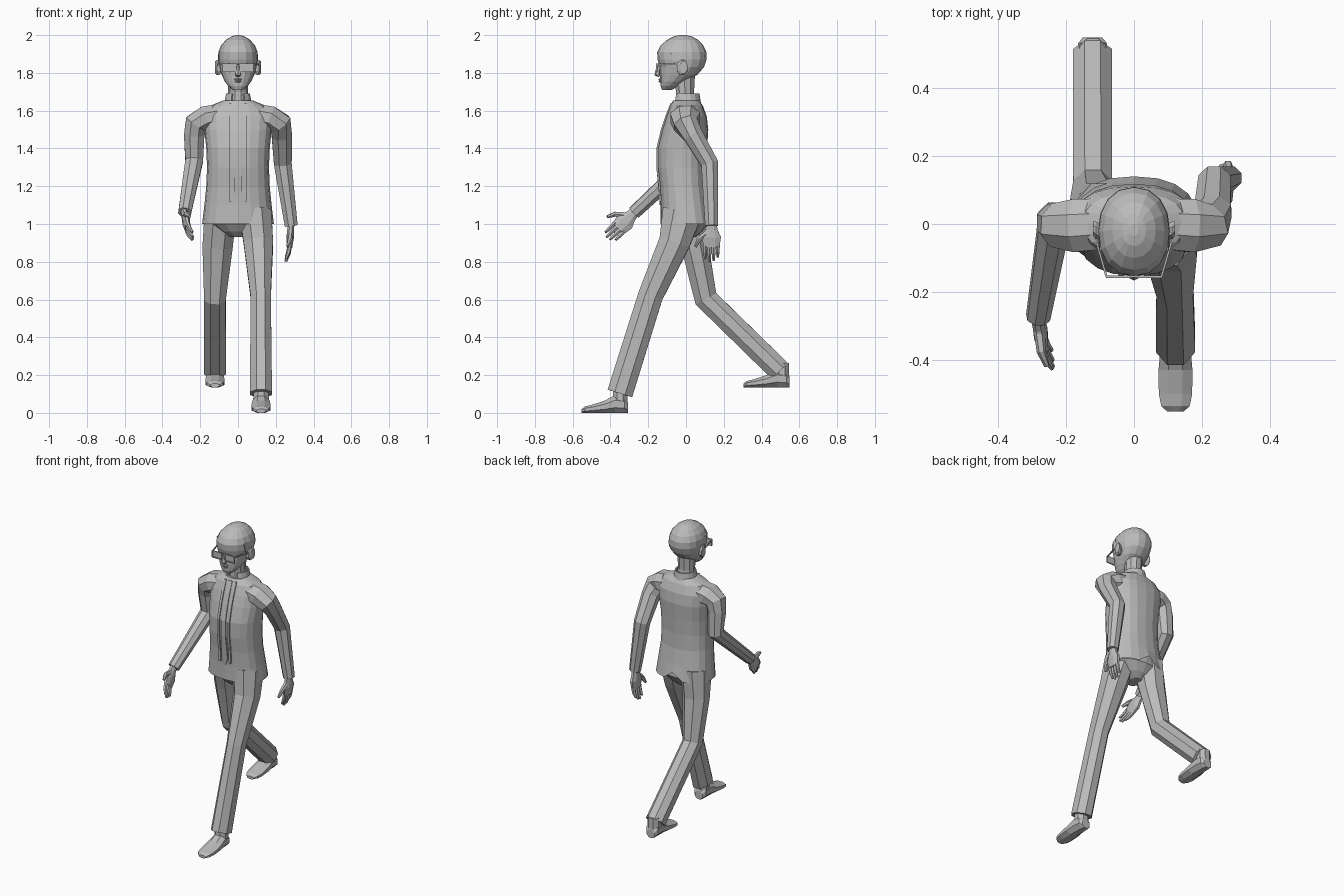
import bpy
import math
from mathutils import Vector as V

cube = bpy.data.objects.get("Cube")
if cube:
    bpy.data.objects.remove(cube, do_unlink=True)

grey = bpy.data.materials.new("plain_grey")
grey.use_nodes = True
grey.diffuse_color = (0.5, 0.5, 0.5, 1)
grey.node_tree.nodes["Principled BSDF"].inputs["Base Color"].default_value = (0.5, 0.5, 0.5, 1)


def make(name, verts, faces):
    mesh = bpy.data.meshes.new(name)
    mesh.from_pydata([tuple(v) for v in verts], [], faces)
    mesh.materials.append(grey)
    ob = bpy.data.objects.new(name, mesh)
    bpy.context.collection.objects.link(ob)
    return ob


def skin(name, rings, bottom=True, top=True):
    """Bridge equal rings of points, with optional end caps."""
    n = len(rings[0])
    verts = [p for r in rings for p in r]
    faces = [(i * n + j, i * n + (j + 1) % n, (i + 1) * n + (j + 1) % n, (i + 1) * n + j)
             for i in range(len(rings) - 1) for j in range(n)]
    if bottom:
        faces.append(tuple(reversed(range(n))))
    if top:
        faces.append(tuple(range(len(verts) - n, len(verts))))
    return make(name, verts, faces)


def level_ring(z, rx, front, back, n, power=1.0):
    """Horizontal rounded ring given its half width and front and back y."""
    mid, ry, pts = (front + back) / 2, (back - front) / 2, []
    for k in range(n):
        c, s = math.cos(math.tau * k / n), math.sin(math.tau * k / n)
        pts.append(V((rx * math.copysign(abs(c) ** power, c),
                      mid + ry * math.copysign(abs(s) ** power, s), z)))
    return pts


def limb(name, stops, across, n=8, normal=None):
    """Loft along stops of (point, half size across, half size through)."""
    pts = [V(s[0]) for s in stops]
    rings = []
    for i, (p, a, b) in enumerate(stops):
        t1 = (pts[i] - pts[i - 1]).normalized() if i else V()
        t2 = (pts[i + 1] - pts[i]).normalized() if i < len(pts) - 1 else V()
        t = V(normal) if normal else (t1 + t2).normalized()
        u = V(across)
        u = (u - t * u.dot(t)).normalized()
        w = t.cross(u)
        grow = 1 / math.cos(math.pi / n)
        angles = [math.tau * (k + 0.5) / n for k in range(n)]
        rings.append([pts[i] + u * a * grow * math.cos(q) + w * b * grow * math.sin(q) for q in angles])
    return skin(name, rings)


def box(name, centre, size):
    x, y, z = (s / 2 for s in size)
    ring = [(-x, -y), (x, -y), (x, y), (-x, y)]
    return skin(name, [[V(centre) + V((p, q, h)) for p, q in ring] for h in (-z, z)])


# Jacket body with a small back vent
TORSO = [(1.0, .19, -.135, .14), (1.1, .178, -.135, .125), (1.2, .168, -.14, .11),
         (1.3, .164, -.152, .108), (1.4, .168, -.152, .112), (1.5, .178, -.128, .118),
         (1.57, .182, -.105, .11), (1.625, .15, -.085, .09), (1.655, .075, -.068, .07)]
body = [level_ring(*row, 20, .85) for row in TORSO]
body[0][5].z += .05
skin("jacket_body", body, bottom=False)


def front_y(z):
    for a, b in zip(TORSO, TORSO[1:]):
        if a[0] <= z <= b[0]:
            return a[2] + (b[2] - a[2]) * (z - a[0]) / (b[0] - a[0])
    return TORSO[-1][2]


# Front plackets and tie, thin strips following the chest
def strip(name, rows):
    rings = []
    for z, x1, x2 in rows:
        y = front_y(z)
        rings.append([V((x1, y - .005, z)), V((x2, y - .005, z)), V((x2, y + .004, z)), V((x1, y + .004, z))])
    skin(name, rings)


levels = [1.12, 1.2, 1.3, 1.4, 1.5, 1.57, 1.64]
for side, label in ((1, "left"), (-1, "right")):
    strip(label + "_placket", [(z, *sorted((side * .03, side * .045))) for z in levels])
strip("tie", [(1.1, -.003, .003), (1.15, -.022, .022)] + [(z, -.03 + .01 * z, .03 - .01 * z) for z in levels[2:]])

# Collar, open at the front
arc = [math.radians(-60 + 300 * k / 12) for k in range(13)]
low = [V((.075 * math.cos(a), .005 + .075 * math.sin(a), 1.635)) for a in arc]
high = [V((.064 * math.cos(a), .005 + .066 * math.sin(a), 1.69)) for a in arc]
collar = make("collar", low + high, [(k, k + 1, k + 14, k + 13) for k in range(12)])
collar.modifiers.new("thickness", "SOLIDIFY").thickness = .008

# Neck and head
skin("neck", [level_ring(z, r, f, b, 10) for z, r, f, b in
              ((1.62, .058, -.06, .055), (1.7, .053, -.055, .045), (1.78, .055, -.07, .05))])
HEAD = [(1.71, .028, -.127, -.075), (1.73, .052, -.134, -.04), (1.755, .07, -.136, .0),
        (1.79, .087, -.138, .06), (1.83, .1, -.138, .095), (1.87, .106, -.15, .109),
        (1.91, .104, -.153, .108), (1.945, .09, -.135, .092), (1.975, .064, -.1, .065),
        (1.993, .035, -.065, .03), (2.0, .012, -.035, .0)]
skin("head", [level_ring(*row, 16, .92) for row in HEAD])

# Nose and lips
limb("nose", [((0, -.136, 1.85), .007, .006), ((0, -.15, 1.81), .011, .011),
              ((0, -.151, 1.793), .015, .014), ((0, -.14, 1.783), .01, .006)], (1, 0, 0), 6)
for z, w in ((1.765, .026), (1.755, .021)):
    limb("lip", [((-w, -.127, z), .003, .003), ((0, -.138, z), .006, .007), ((w, -.127, z), .003, .003)], (0, 0, 1), 6)

# Glasses and ears
box("glasses_bridge", (0, -.155, 1.84), (.03, .006, .008))
for side in (1, -1):
    x = side * .046
    box("lens", (x, -.153, 1.828), (.062, .003, .036))
    for z in (1.848, 1.808):
        box("rim_bar", (x, -.155, z), (.072, .008, .006))
    for dx in (-.034, .034):
        box("rim_post", (x + dx, -.155, 1.828), (.006, .008, .042))
    limb("temple_arm", [((side * .081, -.155, 1.845), .004, .003), ((side * .108, -.06, 1.845), .004, .003),
                        ((side * .112, -.005, 1.84), .004, .003)], (0, 0, 1), 4)
    limb("ear", [((side * .092, -.025, 1.825), .022, .034), ((side * .112, -.02, 1.828), .027, .04),
                 ((side * .121, -.012, 1.83), .02, .032)], (0, 1, 0), 8, (side, 0, 0))
    limb("sideburn", [((side * .1, -.055, 1.855), .01, .004), ((side * .098, -.066, 1.91), .014, .004)], (0, 1, 0), 4)


# Hands: palm, four fingers and thumb
def hand(label, wrist, aim, thumb_way, inward):
    w, d, inn = V(wrist), V(aim).normalized(), V(inward)
    t = V(thumb_way)
    t = (t - d * t.dot(d)).normalized()
    limb(label + "_palm", [(w - d * .03, .025, .018), (w + d * .02, .032, .018), (w + d * .06, .05, .02),
                           (w + d * .115, .042, .014)], t)
    for k, length in enumerate((.07, .085, .08, .06)):
        base = w + d * .105 + t * (.033 - .022 * k)
        mid = base + d * length * .5 + inn * .004
        limb(label + "_finger", [(base, .011, .011), (mid, .01, .01), (mid + d * length * .5 + inn * .012, .006, .006)], t, 6)
    limb(label + "_thumb", [(w + d * .035 + t * .02, .016, .014), (w + d * .07 + t * .065, .013, .012),
                            (w + d * .11 + t * .085 + inn * .01, .007, .007)], d, 6)


# Sleeves with shoulder caps
def arm(label, side, elbow, wrist):
    limb(label + "_sleeve", [((side * .1, 0, 1.575), .075, .06), ((side * .17, -.005, 1.56), .078, .065),
                             ((side * .222, -.003, 1.53), .064, .062),
                             (((side * .232), elbow[1] * .3, 1.47), .052, .054),
                             (elbow, .046, .047), (wrist, .034, .034)], (0, 1, 0))


arm("left", 1, (.237, .125, 1.32), (.282, .135, .99))
arm("right", -1, (-.232, .02, 1.335), (-.282, -.275, 1.06))
hand("left", (.28, .135, .99), (-.06, 0, -1), (0, -1, 0), (-1, 0, 0))
hand("right", (-.283, -.28, 1.055), (.15, -.7, -.7), (0, -.7, .7), (1, 0, 0))

# Trousers
skin("pelvis", [level_ring(z, r, f, b, 16, .9) for z, r, f, b in
                ((.93, .04, -.05, .05), (.96, .1, -.085, .085), (1.01, .172, -.122, .12), (1.1, .165, -.122, .11))])
limb("left_trouser_leg", [((.092, -.02, 1.06), .105, .085), ((.108, -.062, .9), .082, .078),
                          ((.12, -.188, .62), .066, .054), ((.122, -.35, .103), .068, .058)], (0, 1, 0))
limb("right_trouser_leg", [((-.092, .02, 1.06), .1, .085), ((-.108, .048, .88), .072, .08),
                           ((-.122, .105, .605), .062, .057), ((-.122, .497, .222), .06, .058)], (0, 1, 0))

# Shoes: heel to toe sections as (y, half width, height), plus ankle
SHOE = [(-.308, .028, .055), (-.325, .042, .085), (-.375, .045, .095), (-.43, .05, .065),
        (-.5, .049, .042), (-.535, .042, .034), (-.552, .024, .02)]
for label, x, dy, dz in (("left", .122, 0, 0), ("right", -.122, .857, .135)):
    limb(label + "_shoe", [((x, y + dy, dz + h / 2), w, h / 2) for y, w, h in SHOE], (1, 0, 0), 8, (0, -1, 0))
    limb(label + "_ankle", [((x, -.35 + dy, dz + .05), .042, .04), ((x, -.348 + dy, dz + .13), .04, .036)], (1, 0, 0))
